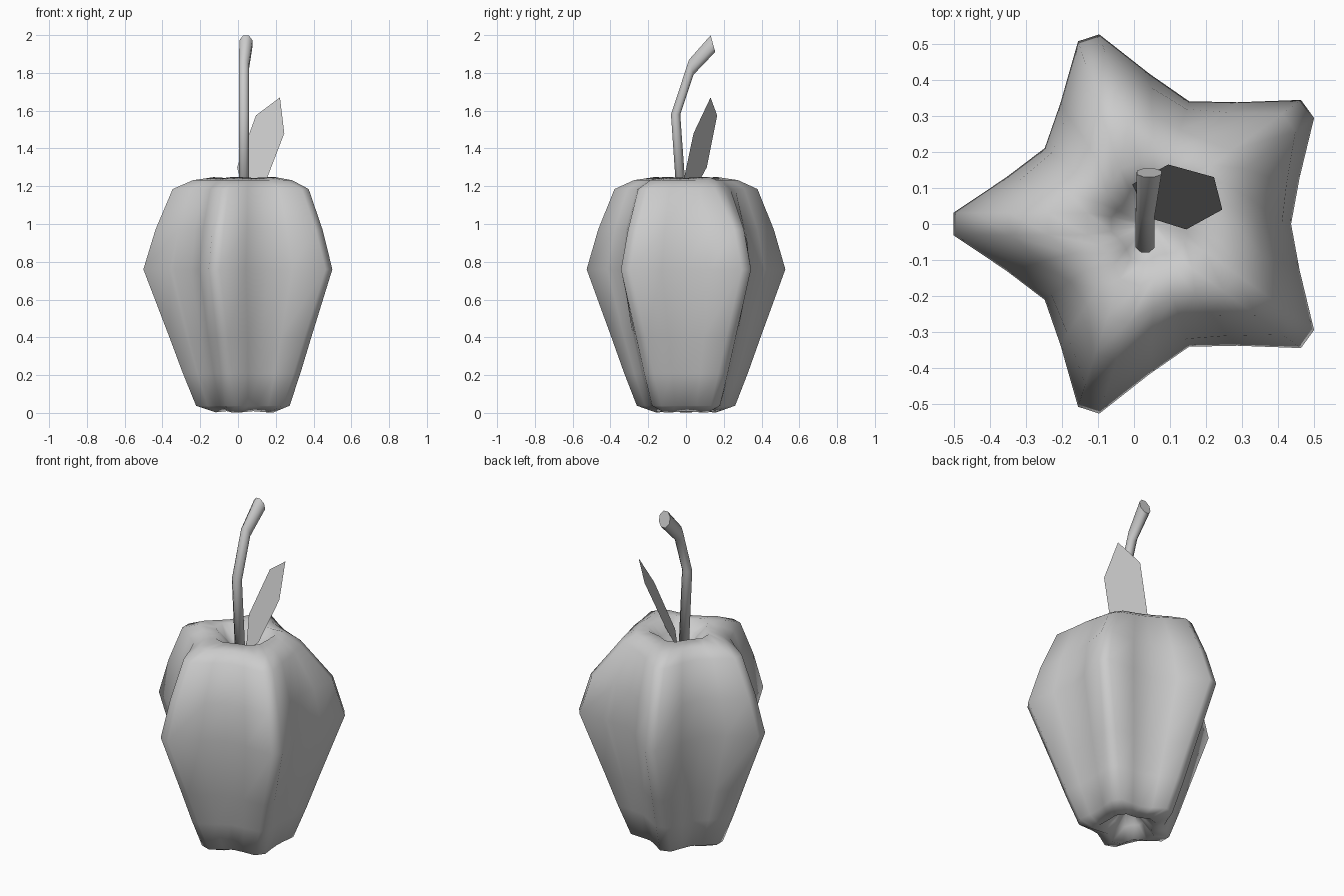
import bpy, math
from mathutils import Vector

if "Cube" in bpy.data.objects:
    bpy.data.objects.remove(bpy.data.objects["Cube"])


def make(name, verts, faces, smooth=True):
    me = bpy.data.meshes.new(name)
    me.from_pydata([tuple(v) for v in verts], [], faces)
    ob = bpy.data.objects.new(name, me)
    bpy.context.collection.objects.link(ob)
    for p in me.polygons:
        p.use_smooth = smooth
    return ob


def bridge(rings, n):
    # quads between consecutive rings of n points, plus end caps
    faces = []
    for k in range(rings - 1):
        for i in range(n):
            j = (i + 1) % n
            faces.append((k * n + i, k * n + j, (k + 1) * n + j, (k + 1) * n + i))
    faces.append(tuple(reversed(range(n))))
    faces.append(tuple(range((rings - 1) * n, rings * n)))
    return faces


# Star-shaped fruit: height, ridge radius, valley radius, ridge half width, valley drop
CX = 0.042
profile = [
    (0.13, 0.03, 0.025, 0.006, 0),
    (0.07, 0.09, 0.075, 0.018, 0),
    (0.003, 0.16, 0.125, 0.03, -0.006),
    (0.038, 0.264, 0.198, 0.03, 0),
    (0.21, 0.334, 0.25, 0.031, 0),
    (0.40, 0.405, 0.295, 0.031, 0),
    (0.76, 0.543, 0.358, 0.031, 0),
    (0.97, 0.479, 0.335, 0.031, 0),
    (1.185, 0.388, 0.275, 0.031, 0),
    (1.232, 0.28, 0.215, 0.03, 0),
    (1.248, 0.17, 0.14, 0.03, 0.004),
    (1.19, 0.105, 0.09, 0.02, 0),
    (1.12, 0.03, 0.025, 0.006, 0),
]
cut = {8: 0.305, 9: 0.235}   # one ridge has a sloped shoulder
verts = []
for k, (z, rr, rv, w, drop) in enumerate(profile):
    for s in range(5):
        a = math.radians(36 + 72 * s)
        r = cut.get(k, rr) if s == 0 else rr
        u = Vector((math.cos(a), math.sin(a), 0))
        t = Vector((-u.y, u.x, 0))
        o = Vector((CX, 0, z))

        def valley(sign):
            b = a + sign * math.radians(36)
            f = 1.1 if abs(math.sin(b)) < 0.01 and math.cos(b) > 0 else 1.0
            return Vector((CX + rv * f * math.cos(b), rv * f * math.sin(b), z - drop))

        tips = [o + u * r - t * w, o + u * r + t * w]
        mids = []
        for tip, sg in zip(tips, (-1, 1)):
            m = tip.lerp(valley(sg), 0.58)
            mids.append(m - t * sg * 0.01 * r)
        verts += [mids[0], tips[0], tips[1], mids[1], valley(1)]
make("fruit_body", verts, bridge(len(profile), 25))

# Bent stem: centre x, y, z, x radius, and half-width vector in y-z
stem = [
    (0.031, -0.022, 1.11, 0.027, 0.026, 0.0),
    (0.031, -0.055, 1.58, 0.027, 0.025, 0.0),
    (0.031, 0.028, 1.83, 0.027, 0.0125, -0.04),
    (0.042, 0.1425, 1.955, 0.035, 0.0125, -0.045),
]
N = 8
verts = []
for x, y, z, rx, hy, hz in stem:
    for i in range(N):
        a = 2 * math.pi * (i + 0.5) / N
        c, s = math.cos(a) * 1.06, math.sin(a) * 1.06
        verts.append((x + rx * c, y + hy * s, z + hz * s))
ob = make("stem", verts, bridge(len(stem), N))
ob.data.polygons[-1].use_smooth = False

# Flat six-sided leaf
leaf = [(0.04, 0.018, 1.13), (0.145, -0.015, 1.22), (0.245, 0.04, 1.48),
        (0.222, 0.13, 1.67), (0.095, 0.165, 1.575), (-0.005, 0.11, 1.30)]
make("leaf", leaf, [tuple(range(6))], smooth=False)
